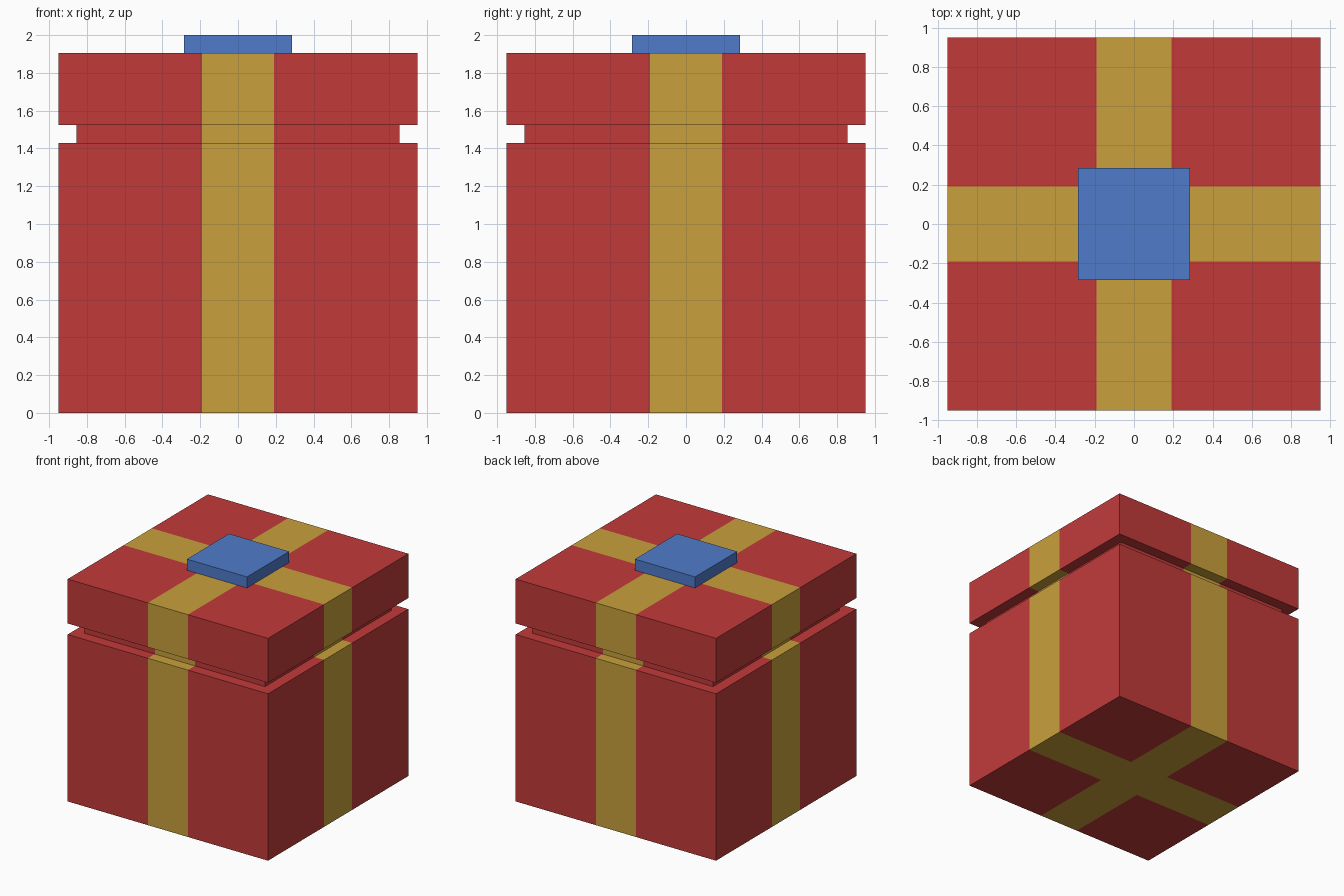
import bpy, bmesh
from mathutils import Vector

if "Cube" in bpy.data.objects:
    bpy.data.objects.remove(bpy.data.objects["Cube"])


def material(name, rgb):
    m = bpy.data.materials.new(name)
    m.diffuse_color = (*rgb, 1)
    m.use_nodes = True
    m.node_tree.nodes["Principled BSDF"].inputs["Base Color"].default_value = m.diffuse_color
    return m


RED = material("red_wrapping", (0.54, 0.042, 0.042))
GOLD = material("gold_ribbon", (0.584, 0.352, 0.045))
BLUE = material("blue_bow", (0.08, 0.198, 0.597))
RIBBON = 0.19  # half width of the ribbon


def box(name, half, z0, z1, mats, caps=True):
    """Square box centred on the z axis; with two materials it gets a ribbon cross."""
    bm = bmesh.new()
    bmesh.ops.create_cube(bm, size=1)
    for v in bm.verts:
        v.co = Vector((v.co.x * 2 * half, v.co.y * 2 * half, z0 if v.co.z < 0 else z1))
    if not caps:
        ends = [f for f in bm.faces if abs(f.normal.z) > 0.5]
        bmesh.ops.delete(bm, geom=ends, context='FACES_ONLY')
    if len(mats) > 1:
        # cut the ribbon edges, then colour the strips between the cuts
        for axis in (Vector((1, 0, 0)), Vector((0, 1, 0))):
            for s in (-1, 1):
                bmesh.ops.bisect_plane(bm, geom=bm.verts[:] + bm.edges[:] + bm.faces[:],
                                       plane_co=axis * s * RIBBON, plane_no=axis)
        for f in bm.faces:
            c = f.calc_center_median()
            f.material_index = int(min(abs(c.x), abs(c.y)) < RIBBON - 0.001)
    bm.normal_update()
    me = bpy.data.meshes.new(name)
    bm.to_mesh(me)
    bm.free()
    for m in mats:
        me.materials.append(m)
    ob = bpy.data.objects.new(name, me)
    bpy.context.collection.objects.link(ob)
    return ob


# Wrapped box, recessed neck, lid and the flat bow on top
box("gift_box", 0.95, 0.0, 1.43, [RED, GOLD])
box("neck", 0.855, 1.43, 1.525, [RED, GOLD], caps=False)
box("lid", 0.95, 1.525, 1.905, [RED, GOLD])
box("bow", 0.285, 1.905, 2.0, [BLUE])
